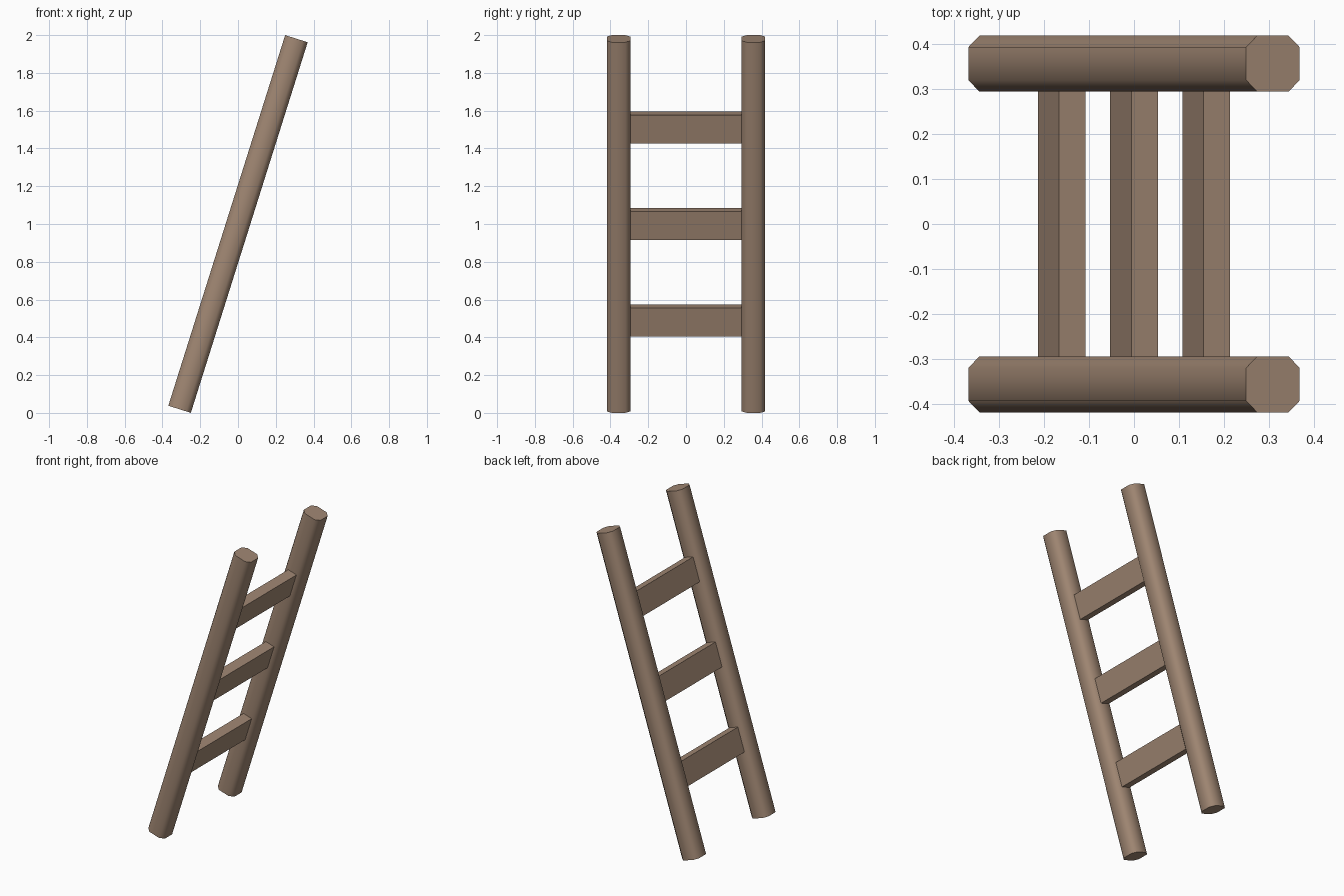
import bpy
import bmesh
import math
from mathutils import Matrix

TILT = math.radians(17.5)      # lean of the ladder towards +x
RAIL_LENGTH = 2.057
RAIL_WIDTH = 0.125
RAIL_Y = 0.357
RUNG_GAP = 0.535

default = bpy.data.objects.get("Cube")
if default:
    bpy.data.objects.remove(default)

wood = bpy.data.materials.new("brown_wood")
wood.use_nodes = True
colour = (0.35, 0.24, 0.17, 1)
wood.diffuse_color = colour
wood.node_tree.nodes["Principled BSDF"].inputs["Base Color"].default_value = colour


def beam(name, size, along, y, chamfer=0):
    """Box placed at a distance along the leaning ladder, long edges chamfered."""
    bm = bmesh.new()
    bmesh.ops.create_cube(bm, size=1, matrix=Matrix.Diagonal((*size, 1)))
    if chamfer:
        long_edges = [e for e in bm.edges
                      if abs(e.verts[0].co.z - e.verts[1].co.z) > size[2] / 2]
        bmesh.ops.bevel(bm, geom=long_edges, offset=chamfer, segments=1,
                        affect='EDGES')
    mesh = bpy.data.meshes.new(name)
    bm.to_mesh(mesh)
    bm.free()
    mesh.materials.append(wood)
    obj = bpy.data.objects.new(name, mesh)
    bpy.context.collection.objects.link(obj)
    obj.rotation_euler.y = TILT
    obj.location = (along * math.sin(TILT), y, 1 + along * math.cos(TILT))
    return obj


# Side rails: rounded-looking chamfered poles with flat ends
rails = [beam(name, (RAIL_WIDTH, RAIL_WIDTH, RAIL_LENGTH), 0, y, 0.026)
         for name, y in (("front_rail", -RAIL_Y), ("back_rail", RAIL_Y))]
bpy.ops.object.select_all(action='DESELECT')
for rail in rails:
    rail.select_set(True)
bpy.context.view_layer.objects.active = rails[0]
bpy.ops.object.shade_smooth_by_angle(angle=math.radians(60))

# Rungs: flat boards running into both rails
for i, name in enumerate(("lower_rung", "middle_rung", "upper_rung")):
    beam(name, (0.062, 2 * RAIL_Y - 0.06, 0.157), (i - 1) * RUNG_GAP, 0)
